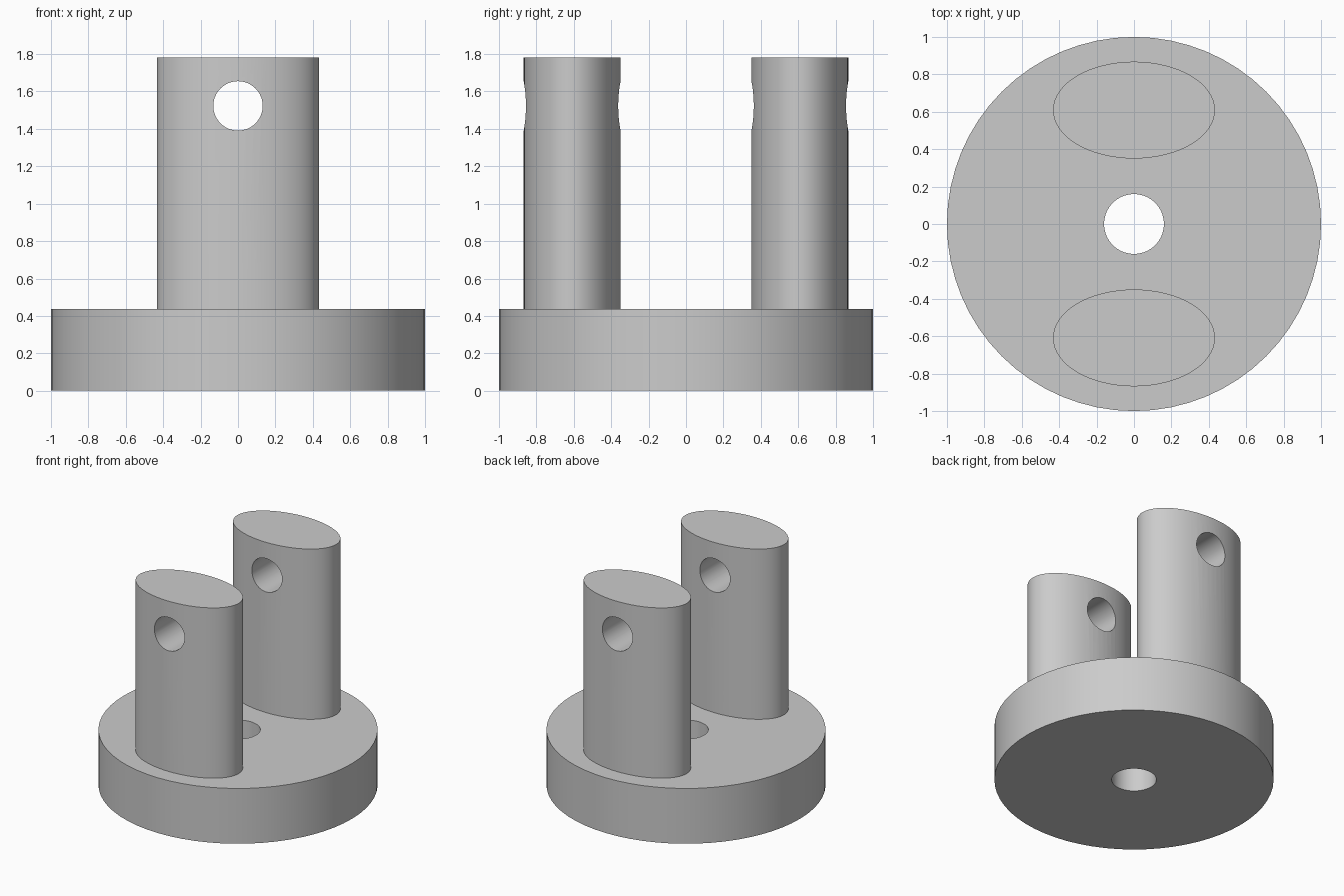
import bpy
import math

BASE_TOP, LUG_TOP = 0.437, 1.783
SINK = 0.02  # how far the lugs reach into the base

cube = bpy.data.objects.get("Cube")
if cube:
    bpy.data.objects.remove(cube, do_unlink=True)

grey = bpy.data.materials.new("plain grey")
grey.use_nodes = True
colour = (0.6, 0.6, 0.6, 1)
grey.diffuse_color = colour
grey.node_tree.nodes["Principled BSDF"].inputs["Base Color"].default_value = colour


def cylinder(name, rx, ry, depth, location, rotation=(0, 0, 0), sides=64):
    """Elliptical cylinder with its size baked into the mesh."""
    bpy.ops.mesh.primitive_cylinder_add(
        vertices=sides, radius=1, depth=depth, location=location, rotation=rotation)
    obj = bpy.context.object
    obj.name = name
    obj.scale = (rx, ry, 1)
    bpy.ops.object.transform_apply(location=False, rotation=False, scale=True)
    obj.data.materials.append(grey)
    return obj


def drill(obj, cutter):
    """Cut the cutter out of obj, then remove the cutter."""
    cutter.hide_render = True
    mod = obj.modifiers.new("hole", 'BOOLEAN')
    mod.operation = 'DIFFERENCE'
    mod.solver = 'EXACT'
    mod.object = cutter
    bpy.ops.object.select_all(action='DESELECT')
    bpy.context.view_layer.objects.active = obj
    obj.select_set(True)
    bpy.ops.object.modifier_apply(modifier=mod.name)
    bpy.data.objects.remove(cutter, do_unlink=True)
    bpy.ops.object.shade_smooth_by_angle(angle=math.radians(30))


# Round base with a centre bore
base = cylinder("base_disc", 1, 1, BASE_TOP, (0, 0, BASE_TOP / 2))
drill(base, cylinder("bore_cutter", 0.16, 0.16, 2, (0, 0, 0)))

# Two oval lugs, each with a pin hole running front to back
for name, y in (("front_lug", -0.609), ("back_lug", 0.609)):
    bottom = BASE_TOP - SINK
    lug = cylinder(name, 0.433, 0.259, LUG_TOP - bottom, (0, y, (LUG_TOP + bottom) / 2))
    drill(lug, cylinder("pin_cutter", 0.132, 0.132, 1, (0, y, 1.523),
                        (math.pi / 2, 0, 0)))
